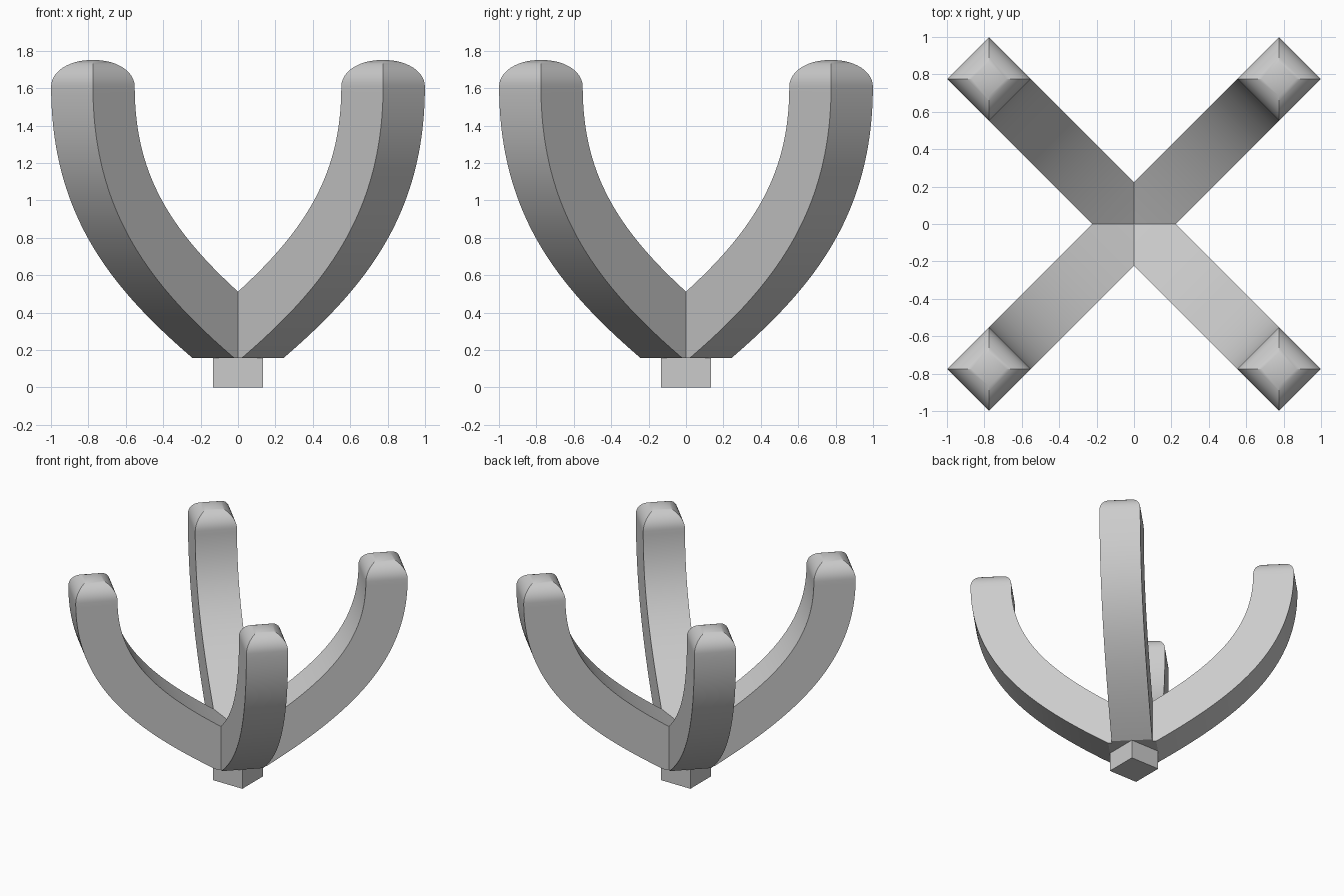
import bpy, bmesh, math
from mathutils import Vector
from mathutils.geometry import interpolate_bezier

if "Cube" in bpy.data.objects:
    bpy.data.objects.remove(bpy.data.objects["Cube"])

HALF = 0.158                 # half thickness of the square arm
CAP_R, CAP_H = 0.15, 0.14    # rounded tip inset and height
BASE_Z = 0.157               # flat underside of the joined arms
TIP_R = 1.097                # radius of the arm tips

# Arm centre line in the (radius, height) plane
path = interpolate_bezier(Vector((0, 0.23)), Vector((0.70, 0.64)),
                          Vector((TIP_R, 1.0)), Vector((TIP_R, 1.61)), 49)
rings = []
for i, p in enumerate(path):
    t = (path[min(i + 1, 48)] - path[max(i - 1, 0)]).normalized()
    if i == 48:
        t = Vector((0, 1))
    rings.append((p, Vector((t.y, -t.x)), HALF))
# Rounded tip: shrinking square rings
for k in range(1, 13):
    a = k / 12 * math.pi / 2
    rings.append((Vector((TIP_R, 1.61 + CAP_H * math.sin(a))), Vector((1, 0)),
                  HALF - CAP_R * (1 - math.cos(a))))

# Sweep the square section along the diagonal
out, side = Vector((1, 1, 0)).normalized(), Vector((-1, 1, 0)).normalized()
bm = bmesh.new()
loops = []
for p, n, h in rings:
    loop = []
    for u, v in ((1, -1), (1, 1), (-1, 1), (-1, -1)):
        q = p + n * u * h
        loop.append(bm.verts.new(out * q.x + side * v * h + Vector((0, 0, q.y))))
    loops.append(loop)
for a, b in zip(loops, loops[1:]):
    for j in range(4):
        k = (j + 1) % 4
        bm.faces.new((a[j], a[k], b[k], b[j]))
bm.faces.new(loops[0])
bm.faces.new(loops[-1])

# Trim flat underneath, then mitre at the two mirror planes
def trim(normal, co, fill=False):
    geom = bm.verts[:] + bm.edges[:] + bm.faces[:]
    cut = bmesh.ops.bisect_plane(bm, geom=geom, plane_co=co, plane_no=normal,
                                 clear_inner=True)["geom_cut"]
    if fill:
        edges = [e for e in cut if isinstance(e, bmesh.types.BMEdge)]
        bmesh.ops.edgeloop_fill(bm, edges=edges)

trim((0, 0, 1), (0, 0, BASE_Z), True)
trim((1, 0, 0), (0, 0, 0))
trim((0, 1, 0), (0, 0, 0))
bmesh.ops.recalc_face_normals(bm, faces=bm.faces[:])

me = bpy.data.meshes.new("curved_arms")
bm.to_mesh(me)
bm.free()
arms = bpy.data.objects.new("curved_arms", me)
bpy.context.collection.objects.link(arms)
bpy.context.view_layer.objects.active = arms
arms.select_set(True)
bpy.ops.object.shade_smooth_by_angle(angle=math.radians(30))
mirror = arms.modifiers.new("four_way", 'MIRROR')
mirror.use_axis = (True, True, False)
mirror.use_mirror_merge = False   # keeps the mitre seams crisp

# Small square foot
bpy.ops.mesh.primitive_cube_add(size=1, location=(0, 0, 0.1))
foot = bpy.context.object
foot.name = "foot"
foot.scale = (0.265, 0.265, 0.2)
